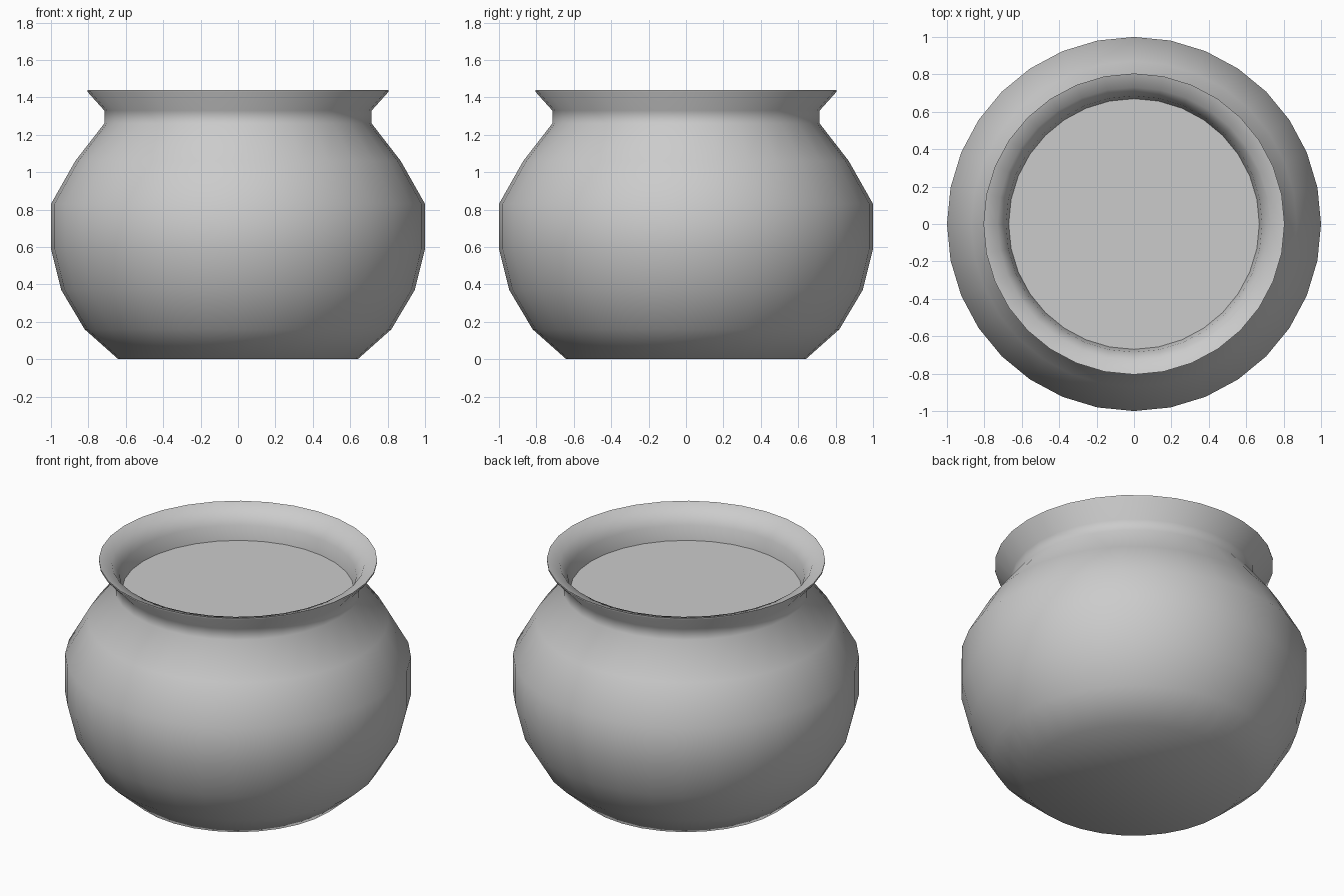
import bpy, bmesh
from math import cos, sin, tau, radians

if "Cube" in bpy.data.objects:
    bpy.data.objects.remove(bpy.data.objects["Cube"])

SEGMENTS = 32


def lathe(name, profile, cap_start=False, cap_end=False):
    """Revolve (radius, height) points around z, with optional end caps."""
    bm = bmesh.new()
    rings = [[bm.verts.new((r * cos(tau * i / SEGMENTS), r * sin(tau * i / SEGMENTS), z))
              for i in range(SEGMENTS)] for r, z in profile]
    for a, b in zip(rings, rings[1:]):
        for i in range(SEGMENTS):
            j = (i + 1) % SEGMENTS
            bm.faces.new((a[i], a[j], b[j], b[i]))
    if cap_start:
        bm.faces.new(rings[0][::-1])
    if cap_end:
        bm.faces.new(rings[-1])
    mesh = bpy.data.meshes.new(name)
    bm.to_mesh(mesh)
    bm.free()
    obj = bpy.data.objects.new(name, mesh)
    bpy.context.collection.objects.link(obj)
    return obj


# Pot: rounded belly, short neck, flared lip and inner neck wall
pot = lathe("pot", [
    (0.64, 0.0), (0.82, 0.16), (0.945, 0.37), (1.0, 0.59), (1.0, 0.83),
    (0.87, 1.06), (0.715, 1.26), (0.715, 1.33), (0.805, 1.43), (0.805, 1.44),
    (0.73, 1.415), (0.685, 1.34), (0.67, 1.25),
], cap_start=True)
bpy.ops.object.select_all(action='DESELECT')
pot.select_set(True)
bpy.context.view_layer.objects.active = pot
bpy.ops.object.shade_smooth_by_angle(angle=radians(60))

# Flat surface of the contents, filling the neck
lathe("contents", [(0.67, 1.25)], cap_end=True)
